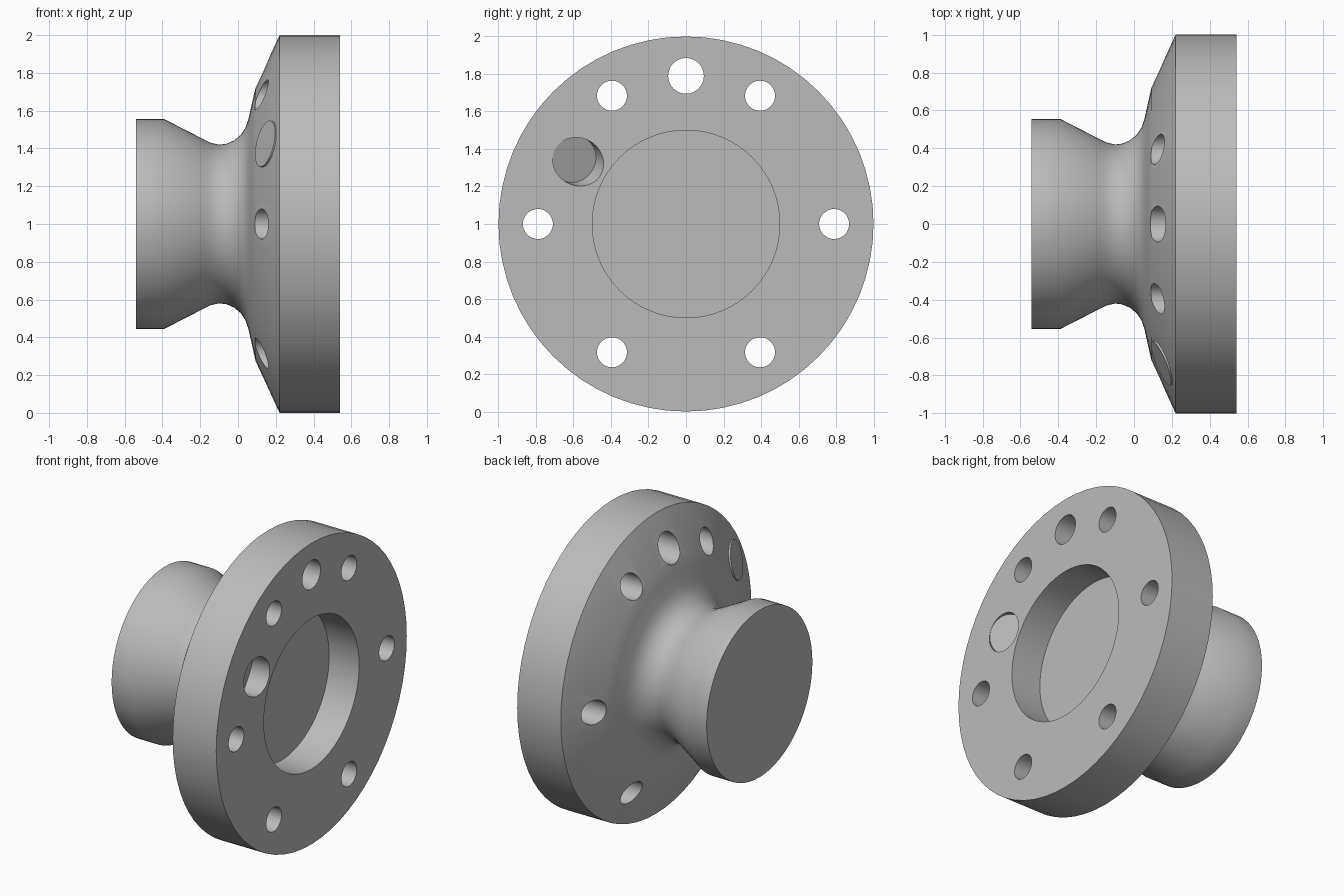
import bpy
import bmesh
from math import radians, sin, cos, tau
from mathutils import Vector, Matrix

if "Cube" in bpy.data.objects:
    bpy.data.objects.remove(bpy.data.objects["Cube"])

steel = bpy.data.materials.new("grey_steel")
steel.use_nodes = True
grey = (0.5, 0.5, 0.5, 1)
steel.diffuse_color = grey
steel.node_tree.nodes["Principled BSDF"].inputs["Base Color"].default_value = grey

AXIS_Z = 1.0        # height of the turning axis, which runs along x
FACE_X = 0.54       # mounting face
BOLT_CIRCLE = 0.79


def make_object(name, bm):
    bmesh.ops.recalc_face_normals(bm, faces=bm.faces)
    mesh = bpy.data.meshes.new(name)
    bm.to_mesh(mesh)
    bm.free()
    mesh.materials.append(steel)
    obj = bpy.data.objects.new(name, mesh)
    bpy.context.collection.objects.link(obj)
    return obj


def polar(x, radius, degrees):
    """Point at a radius and angle around the turning axis."""
    a = radians(degrees)
    return Vector((x, radius * cos(a), AXIS_Z + radius * sin(a)))


def rod(name, start, end, radius, sides=48):
    """Closed cylinder between two points."""
    axis = end - start
    turn = axis.to_track_quat("Z", "Y").to_matrix().to_4x4()
    bm = bmesh.new()
    bmesh.ops.create_cone(bm, cap_ends=True, segments=sides, radius1=radius,
                          radius2=radius, depth=axis.length,
                          matrix=Matrix.Translation((start + end) / 2) @ turn)
    return make_object(name, bm)


def lathe(name, profile, sides=64):
    """Turn an (x, radius) profile around the axis and cap both ends."""
    bm = bmesh.new()
    rings = [[bm.verts.new(polar(x, r, 360 * i / sides)) for i in range(sides)]
             for x, r in profile]
    for a, b in zip(rings, rings[1:]):
        for i in range(sides):
            j = (i + 1) % sides
            bm.faces.new((a[i], a[j], b[j], b[i]))
    bm.faces.new(rings[0])
    bm.faces.new(rings[-1])
    return make_object(name, bm)


def cut(target, cutter):
    mod = target.modifiers.new("cut", "BOOLEAN")
    mod.operation = "DIFFERENCE"
    mod.solver = "EXACT"
    mod.object = cutter
    bpy.context.view_layer.objects.active = target
    bpy.ops.object.modifier_apply(modifier=mod.name)
    bpy.data.objects.remove(cutter)


def smooth(obj):
    bpy.ops.object.select_all(action="DESELECT")
    obj.select_set(True)
    bpy.context.view_layer.objects.active = obj
    bpy.ops.object.shade_smooth_by_angle(angle=radians(35))


# Turned body: hub, waisted neck, conical back and flange rim
flange = lathe("flange_hub", [
    (-0.54, 0.555), (-0.39, 0.555), (-0.185, 0.45), (-0.145, 0.43),
    (-0.1, 0.42), (-0.06, 0.425), (-0.02, 0.443), (0.015, 0.472),
    (0.04, 0.51), (0.055, 0.555), (0.075, 0.645), (0.093, 0.725),
    (0.22, 1.0), (FACE_X, 1.0)])

# Central recess in the mounting face
cut(flange, rod("recess_cutter", polar(0.32, 0, 0), polar(0.6, 0, 0), 0.5, 64))

# Six bolt holes and one larger hole at the top
holes = [(angle, 0.08) for angle in range(0, 360, 60)] + [(90, 0.095)]
for angle, radius in holes:
    cut(flange, rod("hole_cutter", polar(-0.1, BOLT_CIRCLE, angle),
                    polar(0.7, BOLT_CIRCLE, angle), radius))

# Slanted bore square to the conical back, with a dowel seated in it
dowel_angle = 150
back_end = polar(0.145, 0.85, dowel_angle)
floor = polar(0.485, 0.69, dowel_angle)
outward = (floor - back_end).normalized()
cut(flange, rod("dowel_cutter", floor, floor + outward * 0.2, 0.126))
dowel = rod("dowel", back_end - outward * 0.002, floor - outward * 0.01, 0.125)

for part in (flange, dowel):
    smooth(part)
